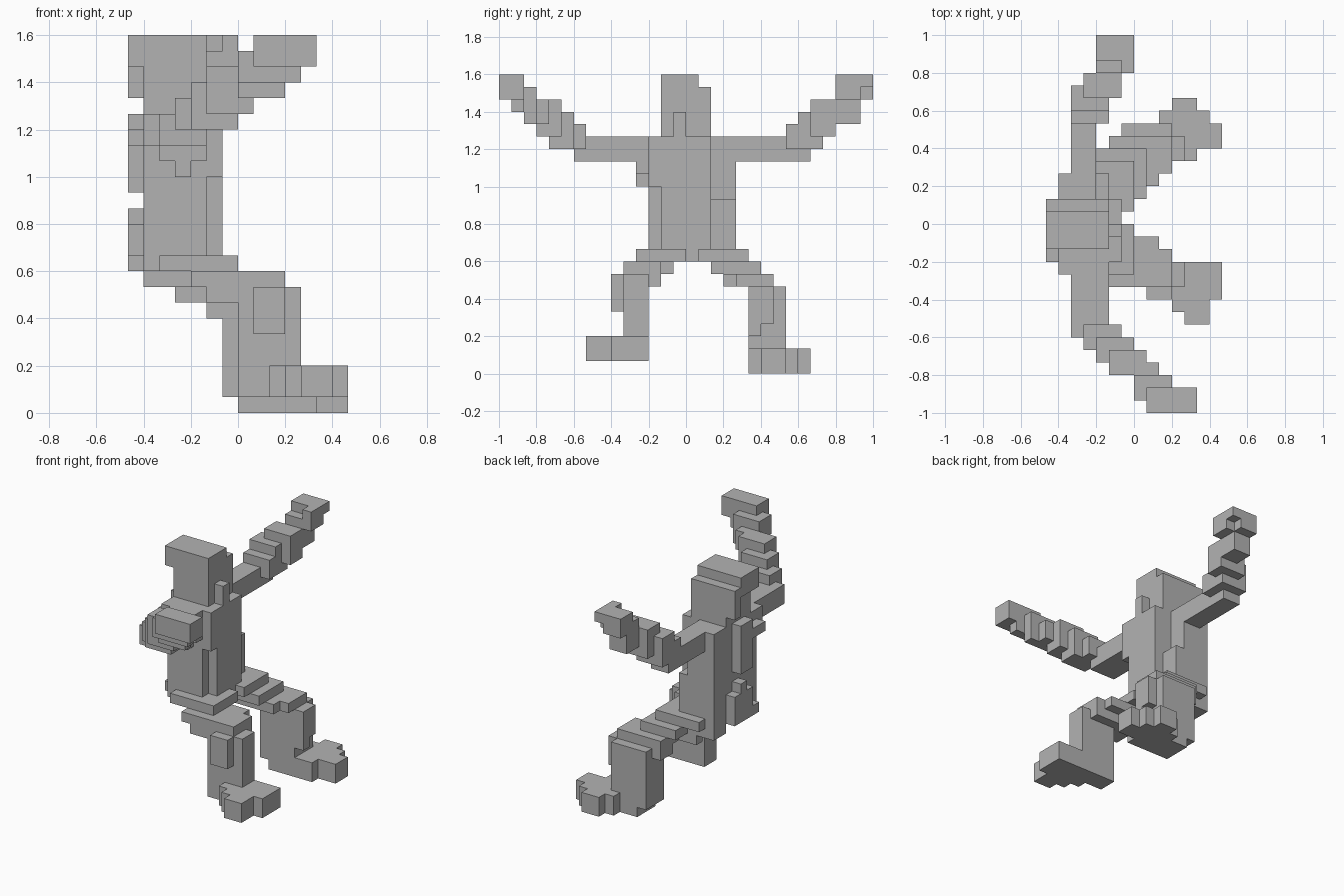
import bpy
import bmesh
from mathutils import Vector

default_cube = bpy.data.objects.get("Cube")
if default_cube:
    bpy.data.objects.remove(default_cube, do_unlink=True)

CELL = 2 / 30
ORIGIN = Vector((-7, -15, 0))

# Single flat colour
grey = bpy.data.materials.new("plain grey")
grey.use_nodes = True
colour = (0.45, 0.45, 0.45, 1)
grey.diffuse_color = colour
grey.node_tree.nodes["Principled BSDF"].inputs["Base Color"].default_value = colour


def slab(x, y, z):
    """Grid cells filled by one box, each axis given as (start, end)."""
    return {(i, j, k) for i in range(*x) for j in range(*y) for k in range(*z)}


def build_part(name, *slabs):
    """Join slabs into one blocky shell that keeps only its outer faces."""
    cells = set().union(*slabs)
    bm = bmesh.new()
    corners = {}

    def corner(point):
        key = tuple(point)
        if key not in corners:
            corners[key] = bm.verts.new((Vector(key) + ORIGIN) * CELL)
        return corners[key]

    for cell in cells:
        for axis in range(3):
            for side in (0, 1):
                neighbour = list(cell)
                neighbour[axis] += 1 if side else -1
                if tuple(neighbour) in cells:
                    continue
                u, v = (axis + 1) % 3, (axis + 2) % 3
                loop = []
                for du, dv in ((0, 0), (1, 0), (1, 1), (0, 1)):
                    point = list(cell)
                    point[axis] += side
                    point[u] += du
                    point[v] += dv
                    loop.append(corner(point))
                bm.faces.new(loop if side else loop[::-1])
    # Merge flat neighbouring squares into large clean faces
    bmesh.ops.dissolve_limit(bm, angle_limit=0.01, verts=bm.verts[:], edges=bm.edges[:])
    mesh = bpy.data.meshes.new(name)
    bm.to_mesh(mesh)
    bm.free()
    mesh.materials.append(grey)
    part = bpy.data.objects.new(name, mesh)
    bpy.context.collection.objects.link(part)
    return part


# Head with a stepped cheek on one side and a small chin block
build_part(
    "head",
    slab(x=(0, 5), y=(13, 16), z=(22, 24)),
    slab(x=(1, 5), y=(13, 17), z=(19, 22)),
    slab(x=(0, 5), y=(16, 17), z=(20, 23)),
)
build_part("chin", slab(x=(5, 6), y=(14, 15), z=(18, 21)))

# Torso, chest plate and shoulder with its armpit
build_part(
    "torso",
    slab(x=(1, 5), y=(12, 17), z=(9, 19)),
    slab(x=(1, 5), y=(17, 19), z=(9, 14)),
    slab(x=(1, 4), y=(17, 19), z=(14, 19)),
    slab(x=(5, 6), y=(13, 17), z=(9, 19)),
    slab(x=(5, 6), y=(12, 13), z=(15, 19)),
    slab(x=(1, 5), y=(11, 12), z=(17, 19)),
    slab(x=(2, 5), y=(11, 12), z=(16, 17)),
    slab(x=(3, 4), y=(11, 12), z=(15, 16)),
)

# Raised blocks along the back
build_part(
    "upper_back",
    slab(x=(0, 1), y=(14, 16), z=(14, 19)),
    slab(x=(0, 1), y=(12, 14), z=(17, 18)),
)
build_part(
    "lower_back",
    slab(x=(0, 1), y=(13, 17), z=(9, 10)),
    slab(x=(0, 1), y=(14, 17), z=(10, 12)),
    slab(x=(0, 1), y=(15, 16), z=(12, 13)),
)

# Arm reaching towards the front, rising in steps to the hand
build_part(
    "front_arm",
    slab(x=(2, 5), y=(6, 12), z=(17, 19)),
    slab(x=(3, 6), y=(5, 7), z=(18, 20)),
    slab(x=(4, 7), y=(4, 6), z=(18, 21)),
    slab(x=(5, 8), y=(3, 5), z=(19, 22)),
    slab(x=(8, 9), y=(3, 4), z=(20, 22)),
    slab(x=(7, 10), y=(2, 3), z=(20, 23)),
    slab(x=(7, 10), y=(1, 2), z=(21, 23)),
)
build_part(
    "front_hand",
    slab(x=(8, 12), y=(0, 2), z=(22, 24)),
    slab(x=(8, 11), y=(1, 2), z=(21, 22)),
)

# Arm reaching towards the back
build_part(
    "rear_arm",
    slab(x=(2, 4), y=(19, 25), z=(17, 19)),
    slab(x=(2, 5), y=(23, 25), z=(18, 20)),
    slab(x=(2, 5), y=(24, 26), z=(18, 21)),
    slab(x=(3, 6), y=(25, 27), z=(19, 22)),
    slab(x=(4, 6), y=(27, 29), z=(20, 22)),
)
build_part(
    "rear_hand",
    slab(x=(4, 6), y=(28, 30), z=(22, 24)),
    slab(x=(4, 6), y=(27, 28), z=(22, 23)),
    slab(x=(6, 7), y=(27, 29), z=(22, 24)),
    slab(x=(6, 7), y=(29, 30), z=(23, 24)),
)

# Leg on the front side: stepped thigh, shin with knee block, foot
build_part(
    "front_thigh",
    slab(x=(2, 7), y=(11, 15), z=(9, 10)),
    slab(x=(4, 10), y=(10, 13), z=(8, 9)),
    slab(x=(4, 9), y=(13, 14), z=(8, 9)),
    slab(x=(5, 10), y=(10, 13), z=(7, 8)),
)
build_part(
    "front_shin",
    slab(x=(7, 11), y=(10, 12), z=(1, 8)),
    slab(x=(8, 10), y=(9, 10), z=(5, 8)),
)
build_part(
    "front_foot",
    slab(x=(11, 14), y=(9, 12), z=(1, 3)),
    slab(x=(9, 11), y=(9, 10), z=(1, 3)),
    slab(x=(10, 13), y=(8, 9), z=(1, 3)),
    slab(x=(11, 13), y=(7, 8), z=(1, 3)),
)

# Leg on the back side
build_part(
    "rear_thigh",
    slab(x=(2, 7), y=(16, 20), z=(9, 10)),
    slab(x=(1, 4), y=(17, 19), z=(8, 9)),
    slab(x=(4, 8), y=(17, 21), z=(8, 9)),
    slab(x=(3, 5), y=(18, 19), z=(7, 8)),
    slab(x=(5, 9), y=(18, 22), z=(7, 8)),
    slab(x=(9, 10), y=(19, 22), z=(7, 8)),
    slab(x=(5, 6), y=(20, 22), z=(6, 7)),
)
build_part(
    "rear_shin",
    slab(x=(6, 10), y=(20, 23), z=(1, 7)),
    slab(x=(10, 11), y=(20, 22), z=(4, 7)),
    slab(x=(10, 11), y=(20, 21), z=(3, 4)),
)
build_part(
    "rear_foot",
    slab(x=(7, 12), y=(20, 23), z=(0, 2)),
    slab(x=(12, 14), y=(21, 23), z=(0, 2)),
    slab(x=(9, 13), y=(23, 24), z=(0, 2)),
    slab(x=(10, 12), y=(24, 25), z=(0, 2)),
)
